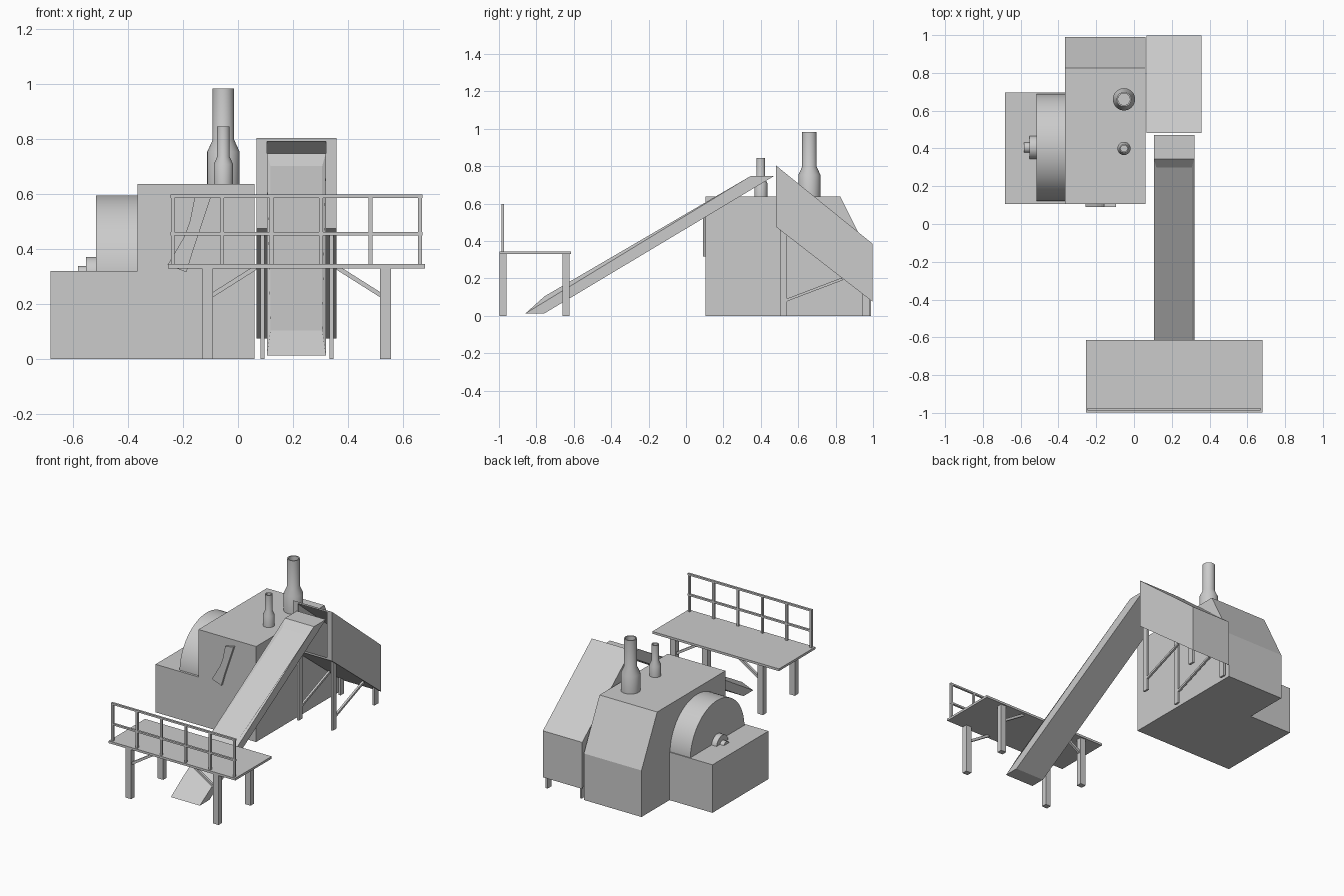
import bpy, bmesh
from math import cos, sin, pi
from mathutils import Vector

if "Cube" in bpy.data.objects:
    bpy.data.objects.remove(bpy.data.objects["Cube"])


def mesh(name, verts, faces, smooth=False):
    me = bpy.data.meshes.new(name)
    bm = bmesh.new()
    vs = [bm.verts.new(v) for v in verts]
    for f in faces:
        bm.faces.new([vs[i] for i in f])
    bmesh.ops.recalc_face_normals(bm, faces=bm.faces)
    bm.to_mesh(me)
    bm.free()
    ob = bpy.data.objects.new(name, me)
    bpy.context.collection.objects.link(ob)
    if smooth:
        bpy.ops.object.select_all(action='DESELECT')
        bpy.context.view_layer.objects.active = ob
        ob.select_set(True)
        bpy.ops.object.shade_smooth_by_angle(angle=0.6)
    return ob


def prism(name, profile, lo, hi, axis, smooth=False):
    """Extrude a 2D profile along x (profile is y,z) or y (profile is x,z)."""
    n = len(profile)
    put = (lambda p, t: (t, p[0], p[1])) if axis == 'x' else (lambda p, t: (p[0], t, p[1]))
    verts = [put(p, lo) for p in profile] + [put(p, hi) for p in profile]
    faces = [list(range(n)), list(range(n, 2 * n))]
    faces += [[i, (i + 1) % n, (i + 1) % n + n, i + n] for i in range(n)]
    return mesh(name, verts, faces, smooth)


def box(name, x0, x1, y0, y1, z0, z1):
    return prism(name, [(y0, z0), (y1, z0), (y1, z1), (y0, z1)], x0, x1, 'x')


def bar(name, a, b, w, lo, hi, axis):
    """Slanted brace from a to b in the profile plane."""
    a, b = Vector(a), Vector(b)
    d = (b - a).normalized() * w / 2
    n = Vector((-d.y, d.x))
    return prism(name, [a + n, a - n, b - n, b + n], lo, hi, axis)


def circle(cy, cz, r, n=48):
    return [(cy + r * cos(2 * pi * i / n), cz + r * sin(2 * pi * i / n)) for i in range(n)]


def lathe(name, cx, cy, profile, n=32):
    verts = [(cx + r * cos(2 * pi * i / n), cy + r * sin(2 * pi * i / n), z)
             for r, z in profile for i in range(n)]
    m = len(profile)
    faces = [[k * n + i, k * n + (i + 1) % n, (k + 1) * n + (i + 1) % n, (k + 1) * n + i]
             for k in range(m - 1) for i in range(n)]
    faces += [list(range(n)), list(range((m - 1) * n, m * n))]
    return mesh(name, verts, faces, True)


# Machine housing with sloped back, and low side box
prism("main_housing", [(.105, 0), (.99, 0), (.99, .31), (.825, .637), (.105, .637)],
      -.365, .06, 'x')
box("side_housing", -.682, -.365, .105, .695, 0, .32)

# Drum cover and shaft hub
prism("drum_cover", circle(.405, .31, .285, 64), -.515, -.365, 'x', True)
prism("drum_hub", circle(.405, .31, .062), -.552, -.515, 'x', True)
prism("drum_shaft", circle(.405, .31, .028), -.582, -.552, 'x', True)

# Bent plate on the front of the housing
prism("front_plate", [(-.158, .585), (-.175, .5), (-.195, .445), (-.256, .342), (-.187, .316),
                      (-.165, .39), (-.145, .45), (-.125, .51), (-.096, .597)], .09, .106, 'y')

# Exhaust stacks, open at the top
lathe("large_stack", -.053, .66, [(.059, .63), (.059, .753), (.039, .797), (.039, .984),
                                  (.031, .984), (.031, .8)])
lathe("small_stack", -.053, .40, [(.035, .63), (.035, .708), (.023, .735), (.023, .845),
                                  (.017, .845), (.017, .73)])

# Conveyor: slanted slab whose top carries a tapered inset belt
X0, X1 = .105, .319
outer = [(-.858, .013), (.345, .747), (.47, .747), (-.757, .013)]
belt = [(-.757, .104), (.30, .702)]
verts = [(X0, *p) for p in outer] + [(X1, *p) for p in outer]
verts += [(X0 + .013, *p) for p in belt] + [(X1 - .013, *p) for p in belt]
mesh("conveyor", verts, [(0, 1, 2, 3), (4, 5, 6, 7), (1, 2, 6, 5), (2, 3, 7, 6), (3, 0, 4, 7),
                         (8, 9, 11, 10), (0, 1, 9, 8), (4, 5, 11, 10), (0, 4, 10, 8), (1, 5, 11, 9)])

# Discharge chute: hollow shell with an opening in the front face
side = [(.482, .475), (.482, .803), (.998, .385), (.998, .075)]
verts = [(.067, *p) for p in side] + [(.357, *p) for p in side]
verts += [(.105, .482, .487), (.105, .482, .791), (.319, .482, .487), (.319, .482, .791)]
chute = mesh("discharge_chute", verts,
             [(0, 1, 2, 3), (4, 5, 6, 7), (1, 2, 6, 5), (2, 3, 7, 6), (3, 0, 4, 7),
              (0, 1, 9, 8), (1, 5, 11, 9), (5, 4, 10, 11), (4, 0, 8, 10)])
shell = chute.modifiers.new("shell", 'SOLIDIFY')
shell.thickness = .005
shell.offset = -1

# Chute legs and braces
for x, s in ((.082, "left"), (.333, "right")):
    prism(f"chute_front_leg_{s}", [(.503, 0), (.54, 0), (.54, .435), (.503, .462)], x, x + .014, 'x')
    prism(f"chute_back_leg_{s}", [(.943, 0), (.982, 0), (.982, .092), (.943, .122)], x, x + .014, 'x')
    bar(f"chute_brace_{s}", (.535, .083), (.835, .197), .014, x, x + .014, 'x')

# Platform deck, legs and braces
box("platform_deck", -.255, .679, -.998, -.615, .33, .345)
for y, r in ((-.997, "front"), (-.66, "back")):
    for x, s in ((-.13, "left"), (.515, "right")):
        box(f"platform_{r}_leg_{s}", x, x + .04, y, y + .036, 0, .332)
    bar(f"platform_{r}_brace_left", (-.095, .232), (.065, .333), .016, y + .01, y + .026, 'y')
    bar(f"platform_{r}_brace_right", (.52, .232), (.36, .333), .016, y + .01, y + .026, 'y')

# Guard railing
for i in range(6):
    x = -.237 + i * .1796
    box(f"railing_post_{i + 1}", x - .007, x + .007, -.987, -.973, .345, .597)
for z, s in ((.592, "top"), (.456, "middle")):
    box(f"railing_{s}_rail", -.245, .67, -.987, -.973, z - .006, z + .006)
